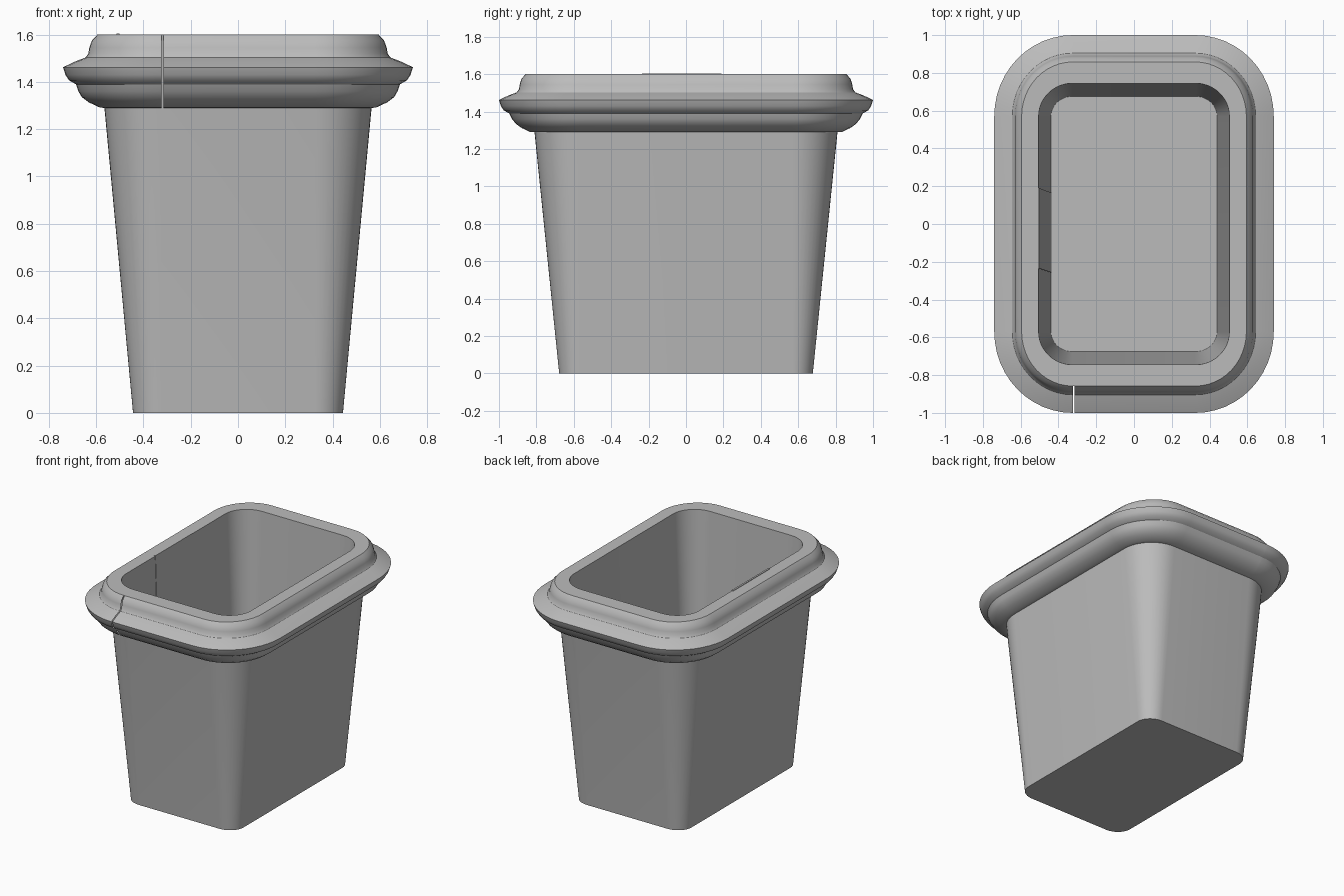
import bpy, bmesh, math

cube = bpy.data.objects.get("Cube")
if cube:
    bpy.data.objects.remove(cube, do_unlink=True)

grey = bpy.data.materials.new("plain grey")
grey.use_nodes = True
colour = (0.5, 0.5, 0.5, 1)
grey.diffuse_color = colour
grey.node_tree.nodes["Principled BSDF"].inputs["Base Color"].default_value = colour

CX, CY, STEPS = 0.325, 0.57, 12   # corner centres shared by every ring


def ring(bm, hx, hy, z):
    """Rounded rectangle, counterclockwise, starting at the front left edge."""
    verts = []
    corners = ((-1, -1, 180), (1, -1, 270), (1, 1, 0), (-1, 1, 90))
    for sx, sy, start in corners:
        for i in range(STEPS + 1):
            a = math.radians(start + 90 * i / STEPS)
            verts.append(bm.verts.new((sx * CX + (hx - CX) * math.cos(a),
                                       sy * CY + (hy - CY) * math.sin(a), z)))
    return verts


def bridge(bm, low, high):
    n = len(low)
    for i in range(n):
        j = (i + 1) % n
        bm.faces.new((low[i], low[j], high[j], high[i]))


def finish(bm, name, angle=30):
    mesh = bpy.data.meshes.new(name)
    bm.to_mesh(mesh)
    bm.free()
    mesh.materials.append(grey)
    obj = bpy.data.objects.new(name, mesh)
    bpy.context.collection.objects.link(obj)
    bpy.ops.object.select_all(action="DESELECT")
    obj.select_set(True)
    bpy.context.view_layer.objects.active = obj
    bpy.ops.object.shade_smooth_by_angle(angle=math.radians(angle))
    return obj


# Tapered tub: outer wall, flat lip, inner wall and thin floor
bm = bmesh.new()
tub = [(0.444, 0.678, 0), (0.565, 0.81, 1.29), (0.595, 0.858, 1.6),
       (0.505, 0.745, 1.6), (0.44, 0.676, 0.006)]
rings = [ring(bm, *p) for p in tub]
for low, high in zip(rings, rings[1:]):
    bridge(bm, low, high)
bm.faces.new(rings[0][::-1])
bm.faces.new(rings[-1])
finish(bm, "tub")

# Moulded rim with a narrow slit in the front
bm = bmesh.new()
rim = [(0.565, 0.81, 1.29), (0.585, 0.835, 1.292), (0.63, 0.88, 1.313),
       (0.66, 0.91, 1.335), (0.675, 0.93, 1.36), (0.685, 0.945, 1.39),
       (0.715, 0.975, 1.407), (0.73, 0.99, 1.43), (0.74, 1.0, 1.462),
       (0.69, 0.95, 1.486), (0.645, 0.905, 1.503), (0.633, 0.893, 1.52),
       (0.629, 0.889, 1.545), (0.618, 0.88, 1.575), (0.595, 0.858, 1.6)]
rings = [ring(bm, *p) for p in rim]
for low, high in zip(rings, rings[1:]):
    bridge(bm, low, high)
for offset in (0.002, 0.009):
    bmesh.ops.bisect_plane(bm, geom=bm.verts[:] + bm.edges[:] + bm.faces[:],
                           plane_co=(offset - CX, 0, 0), plane_no=(1, 0, 0))
slit = [f for f in bm.faces if f.calc_center_median().y < -0.7
        and 0.002 < f.calc_center_median().x + CX < 0.009]
bmesh.ops.delete(bm, geom=slit, context="FACES")
finish(bm, "rim")

# Thin raised panel on the inside of the right wall
bm = bmesh.new()
ends = [(-0.515, -0.502, -0.235, 0.19, 1.604),
        (-0.444, -0.436, -0.257, 0.165, 0.006)]
loops = [[bm.verts.new((x, y, z)) for x, y in
          ((x0, y0), (x1, y0), (x1, y1), (x0, y1))]
         for x0, x1, y0, y1, z in ends]
bridge(bm, loops[1], loops[0])
bm.faces.new(loops[0])
bm.faces.new(loops[1][::-1])
finish(bm, "inner_panel")
